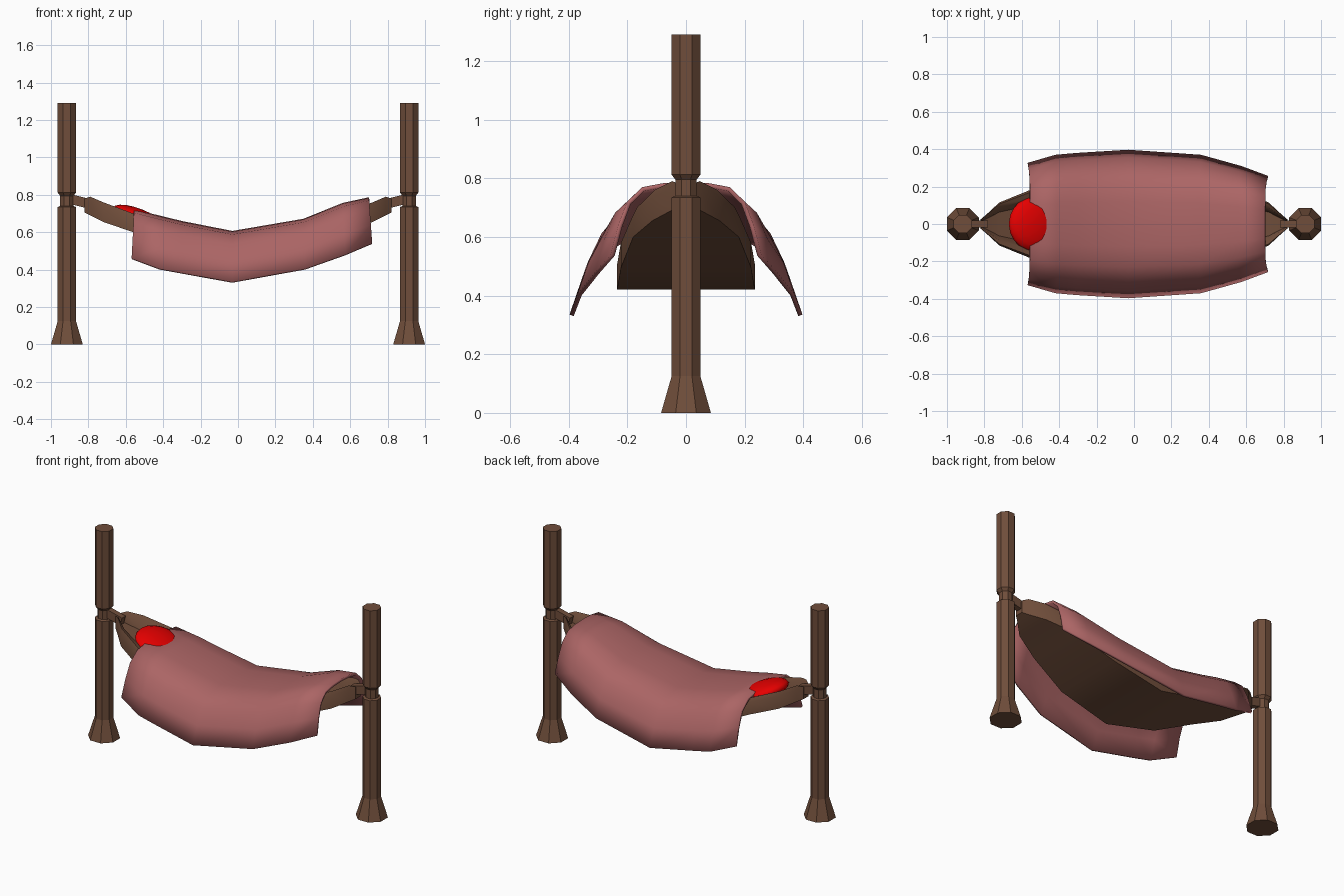
import bpy, bmesh, math
from mathutils import Matrix, Vector

if "Cube" in bpy.data.objects:
    bpy.data.objects.remove(bpy.data.objects["Cube"], do_unlink=True)


def material(name, rgb):
    m = bpy.data.materials.new(name)
    m.use_nodes = True
    m.diffuse_color = (*rgb, 1)
    node = next(n for n in m.node_tree.nodes if n.type == 'BSDF_PRINCIPLED')
    node.inputs["Base Color"].default_value = (*rgb, 1)
    return m


WOOD = material("brown wood", (0.16, 0.075, 0.043))
CLOTH = material("dusty pink cloth", (0.41, 0.13, 0.13))
RED = material("red fabric", (0.8, 0.0, 0.0))


def finish(bm, name, mat, smooth=None):
    mesh = bpy.data.meshes.new(name)
    bm.to_mesh(mesh)
    bm.free()
    ob = bpy.data.objects.new(name, mesh)
    bpy.context.collection.objects.link(ob)
    mesh.materials.append(mat)
    if smooth:
        bpy.ops.object.select_all(action='DESELECT')
        ob.select_set(True)
        bpy.context.view_layer.objects.active = ob
        bpy.ops.object.shade_smooth_by_angle(angle=math.radians(smooth))
    return ob


def loft(rings, closed):
    """Skin a list of point rows; closed rows get end caps."""
    bm = bmesh.new()
    rows = [[bm.verts.new(p) for p in ring] for ring in rings]
    n = len(rows[0])
    for a, b in zip(rows, rows[1:]):
        for j in range(n if closed else n - 1):
            k = (j + 1) % n
            bm.faces.new((a[j], b[j], b[k], a[k]))
    if closed:
        bm.faces.new(rows[0])
        bm.faces.new(rows[-1])
        bmesh.ops.recalc_face_normals(bm, faces=bm.faces)
    return bm


# Octagonal posts with flared foot and a notched neck: (half width, height)
POST = [(0.085, 0), (0.049, 0.125), (0.049, 0.735), (0.036, 0.74),
        (0.036, 0.795), (0.049, 0.812), (0.049, 1.29)]


def post(name, x):
    rings = []
    for half, z in POST:
        r = half / math.cos(math.pi / 8)
        angles = [math.pi / 8 + i * math.pi / 4 for i in range(8)]
        rings.append([(x + r * math.cos(a), r * math.sin(a), z) for a in angles])
    finish(loft(rings, True), name, WOOD)


# Short sloping tie between the hammock and each post
def tie(name, side):
    bm = bmesh.new()
    tilt = Matrix.Rotation(-side * 0.25, 4, 'Y')
    place = Matrix.Translation((side * 0.84, 0, 0.763))
    bmesh.ops.create_cube(bm, size=1, matrix=place @ tilt @ Matrix.Diagonal((0.11, 0.036, 0.052, 1)))
    finish(bm, name, WOOD)


for label, side in (("left", 1), ("right", -1)):
    post(label + "_post", side * 0.915)
    tie(label + "_tie", side)

# Boat-shaped hammock: (x, half width, underside, rim height), mirrored in x
HALF = [(0, 0.235, 0.42, 0.53), (0.33, 0.222, 0.495, 0.605), (0.56, 0.18, 0.60, 0.70),
        (0.72, 0.115, 0.655, 0.76), (0.79, 0.05, 0.69, 0.79), (0.82, 0.025, 0.705, 0.78)]
stations = [(-x, w, b, t) for x, w, b, t in reversed(HALF[1:])] + HALF
rings = []
for x, w, b, t in stations:
    side = [(w, b), (w, t - 0.025), (w * 0.93, t), (w * 0.74, t - 0.008), (w * 0.55, b + 0.035)]
    outline = side + [(-y, z) for y, z in reversed(side)]
    rings.append([(x, y, z) for y, z in outline])
finish(loft(rings, True), "hammock", WOOD, 40)

# Draped blanket: (x, half width, top height, hem height)
DRAPE = [(-0.555, 0.327, 0.722, 0.46), (-0.41, 0.37, 0.687, 0.405), (-0.3, 0.38, 0.66, 0.385),
         (-0.03, 0.397, 0.607, 0.335), (0.35, 0.37, 0.672, 0.405),
         (0.56, 0.31, 0.757, 0.48), (0.7, 0.257, 0.787, 0.54)]
# Fold shape: (fraction of width, fraction of drop)
FOLD = [(0, 0), (0.3, 0.015), (0.58, 0.07), (0.78, 0.27), (0.9, 0.6), (1, 1)]
fold = [(-u, d) for u, d in reversed(FOLD[1:])] + FOLD
rings = [[(x * (1 + 0.025 * d), u * w, top + (hem - top) * d) for u, d in fold]
         for x, w, top, hem in DRAPE]
blanket = finish(loft(rings, False), "blanket", CLOTH, 50)
thick = blanket.modifiers.new("thickness", 'SOLIDIFY')
thick.thickness = 0.015
thick.offset = -1

# Pillow tucked under the blanket
bm = bmesh.new()
bmesh.ops.create_uvsphere(bm, u_segments=20, v_segments=10, radius=1)
bm.transform(Matrix.Translation(Vector((-0.53, 0, 0.675))) @ Matrix.Rotation(0.38, 4, 'Y')
             @ Matrix.Diagonal((0.15, 0.147, 0.05, 1)))
finish(bm, "pillow", RED, 60)
